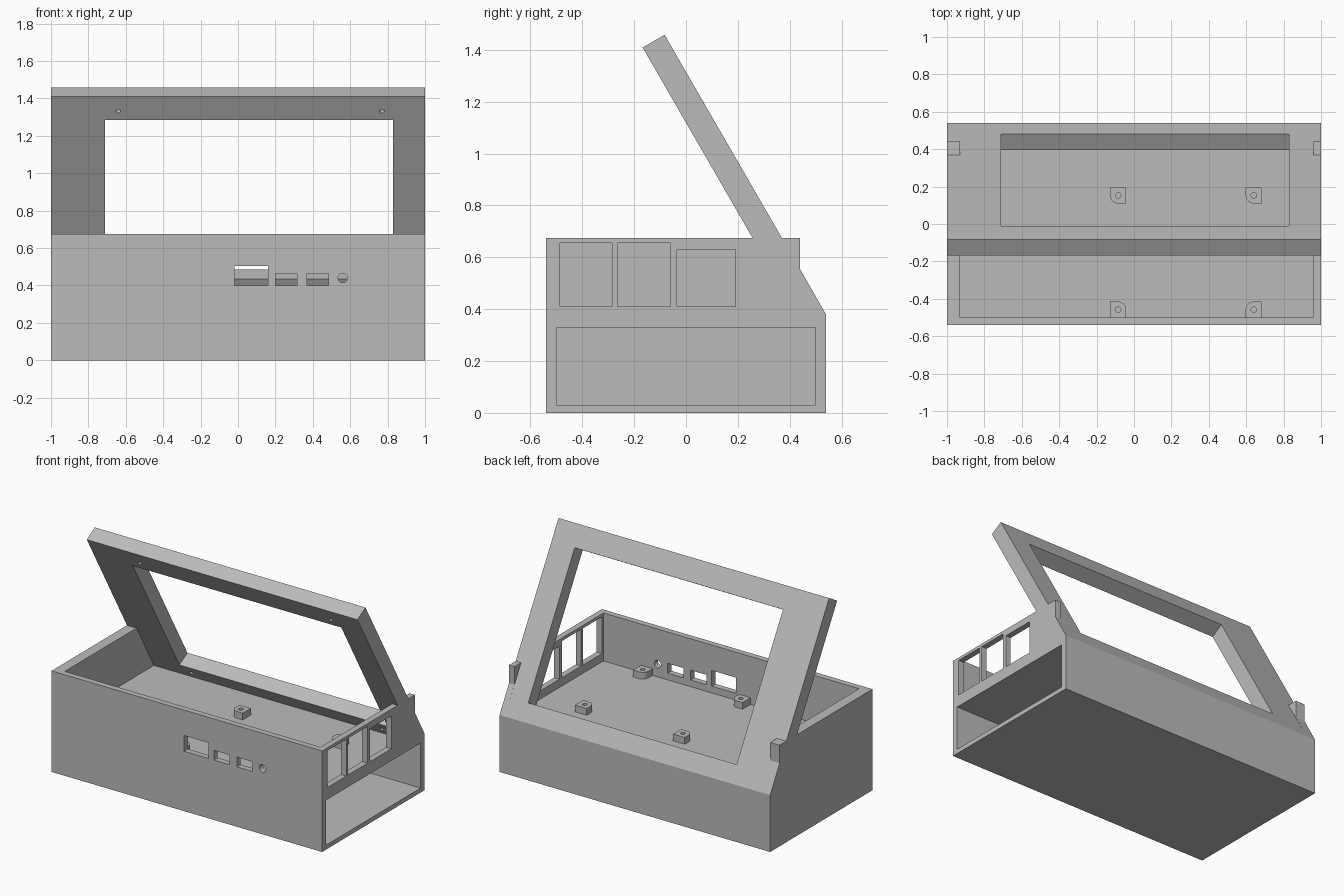
import bpy, bmesh, math
from mathutils import Vector

default = bpy.data.objects.get("Cube")
if default:
    bpy.data.objects.remove(default, do_unlink=True)

grey = bpy.data.materials.new("light grey plastic")
grey.use_nodes = True
COLOUR = (0.5, 0.5, 0.5, 1)
grey.diffuse_color = COLOUR
grey.node_tree.nodes["Principled BSDF"].inputs["Base Color"].default_value = COLOUR


def prism(name, points, axis, start, end):
    """Extrude a 2D outline along one axis."""
    place = {"x": lambda p, t: (t, p[0], p[1]),
             "y": lambda p, t: (p[0], t, p[1]),
             "z": lambda p, t: (p[0], p[1], t)}[axis]
    bm = bmesh.new()
    low = [bm.verts.new(place(p, start)) for p in points]
    high = [bm.verts.new(place(p, end)) for p in points]
    bm.faces.new(low)
    bm.faces.new(high)
    n = len(points)
    for i in range(n):
        j = (i + 1) % n
        bm.faces.new((low[i], low[j], high[j], high[i]))
    bmesh.ops.recalc_face_normals(bm, faces=bm.faces)
    mesh = bpy.data.meshes.new(name)
    bm.to_mesh(mesh)
    bm.free()
    mesh.materials.append(grey)
    obj = bpy.data.objects.new(name, mesh)
    bpy.context.collection.objects.link(obj)
    return obj


def rect(a0, a1, b0, b1):
    return [(a0, b0), (a1, b0), (a1, b1), (a0, b1)]


def circle(a, b, r, n=24):
    return [(a + r * math.cos(math.tau * i / n), b + r * math.sin(math.tau * i / n))
            for i in range(n)]


def cut(obj, cutters):
    """Subtract each cutter, then discard it."""
    bpy.context.view_layer.objects.active = obj
    for cutter in cutters:
        cutter.hide_render = True
        mod = obj.modifiers.new("cut", "BOOLEAN")
        mod.operation = "DIFFERENCE"
        mod.solver = "EXACT"
        mod.object = cutter
        bpy.ops.object.modifier_apply(modifier=mod.name)
        bpy.data.objects.remove(cutter, do_unlink=True)


# Sloping frame coordinates: s runs up the outer face, d goes inwards
COS, SIN = math.cos(math.radians(60)), math.sin(math.radians(60))
THICK, LENGTH = 0.098, 1.245


def slope(s, d):
    return (0.54 - COS * s - SIN * d, 0.38 + SIN * s - COS * d)


# Case body with raised side ears at the back
FLOOR = 0.355
body = prism("case_body", [(-0.54, 0), (0.54, 0), (0.54, 0.38), (0.44, 0.555),
                           (0.44, 0.675), (-0.54, 0.675)], "x", -1, 1)
cutters = [
    # upper tray, open at the top and behind the frame
    prism("tray_cutter", [(-0.5, FLOOR), (0.48, FLOOR), (0.6, 0.405),
                          (0.6, 0.8), (-0.5, 0.8)], "x", -0.93, 0.96),
    # lower compartment, open at the left end
    prism("drawer_cutter", rect(-0.5, 0.5, 0.03, 0.33), "x", -0.93, 1.1),
]
# Side windows
for y0, y1, top in [(-0.485, -0.285, 0.655), (-0.265, -0.06, 0.655), (-0.035, 0.19, 0.63)]:
    cutters.append(prism("side_window_cutter", rect(y0, y1, 0.41, top), "x", 0.9, 1.1))
# Front port openings
for x0, x1, top in [(-0.02, 0.16, 0.505), (0.2, 0.315, 0.465), (0.37, 0.485, 0.465)]:
    cutters.append(prism("port_cutter", rect(x0, x1, 0.4, top), "y", -0.6, -0.45))
cutters.append(prism("round_port_cutter", circle(0.56, 0.44, 0.025), "y", -0.6, -0.45))
cut(body, cutters)

# Sloping screen frame, squared off where it meets the tray floor
inner_foot = 0.38 - COS * THICK
foot_s = (0.35 - inner_foot) / SIN
frame = prism("screen_frame", [(0.54, 0.38), (0.54, 0.35), slope(foot_s, THICK),
                               slope(LENGTH, THICK), slope(LENGTH, 0)], "x", -1, 1)
cutters = [prism("screen_cutter", [slope(0.12, -0.05), slope(1.1, -0.05),
                                   slope(1.1, 0.15), slope(0.12, 0.15)], "x", -0.71, 0.83)]
# Blind screw holes on the inner face
turn = Vector((0, -SIN, -COS)).to_track_quat("Z", "Y")
for x in (-0.64, 0.77):
    for s in (0.07, 1.155):
        hole = prism("screw_cutter", circle(0, 0, 0.012, 16), "z", -0.05, 0.05)
        hole.rotation_mode = "QUATERNION"
        hole.rotation_quaternion = turn
        hole.location = (x, *slope(s, THICK))
        cutters.append(hole)
bpy.context.view_layer.update()
cut(frame, cutters)


# Board standoffs: square blocks with one rounded corner and a screw hole
def standoff(name, x, y, sx, sy):
    h = 0.043
    arc = [(x + sx * h * math.cos(a), y + sy * h * math.sin(a))
           for a in [math.pi / 2 * i / 8 for i in range(9)]]
    outline = arc + [(x - sx * h, y + sy * h), (x - sx * h, y - sy * h), (x + sx * h, y - sy * h)]
    post = prism(name, outline, "z", FLOOR - 0.005, 0.4)
    cut(post, [prism("post_cutter", circle(x, y, 0.015, 16), "z", FLOOR, 0.5)])


for side, x, sx in (("right", -0.085, 1), ("left", 0.64, -1)):
    standoff("front_" + side + "_standoff", x, -0.458, sx, 1)
    standoff("back_" + side + "_standoff", x, 0.153, -1, -1)
